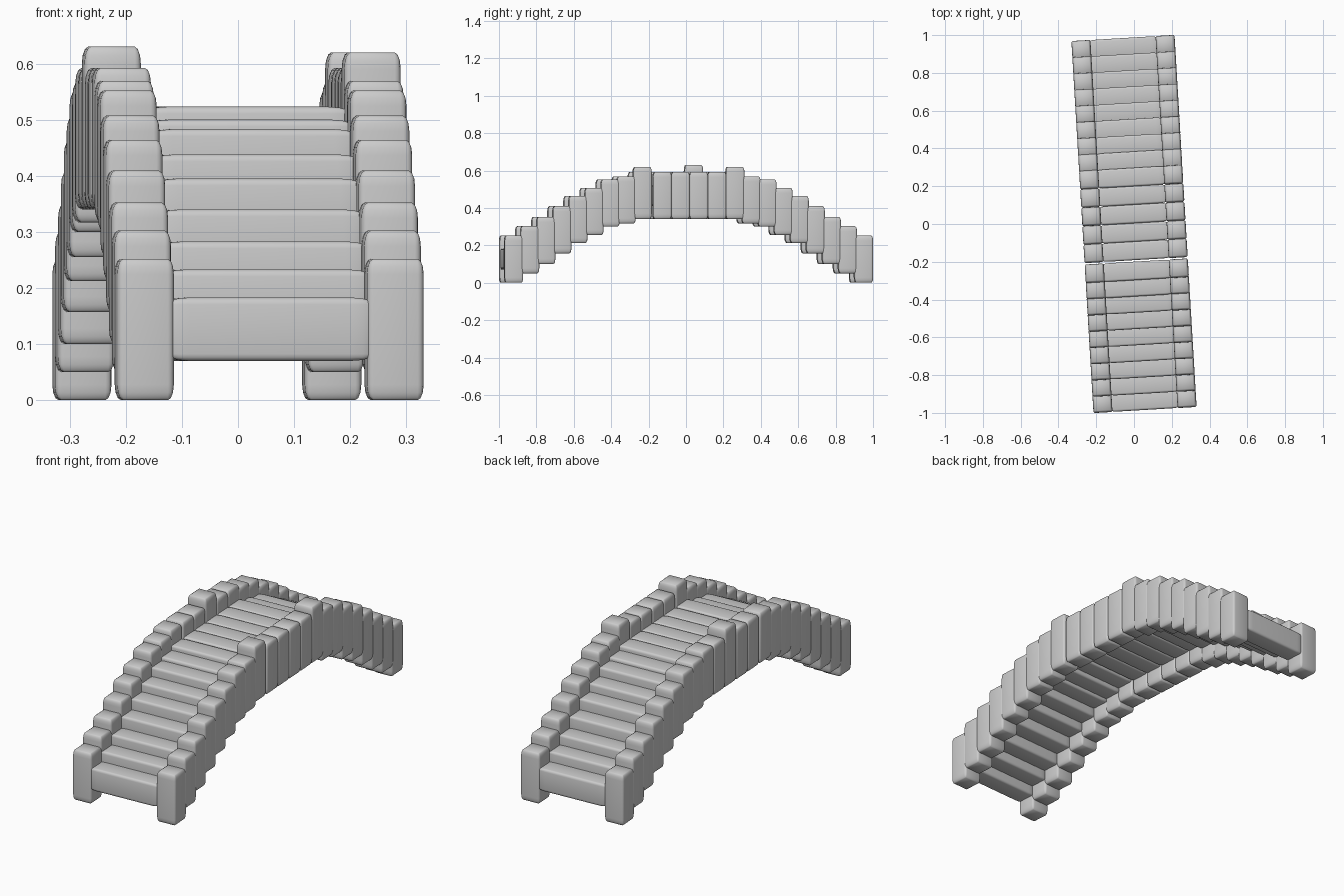
import bpy, bmesh
from math import radians
from mathutils import Matrix

if "Cube" in bpy.data.objects:
    bpy.data.objects.remove(bpy.data.objects["Cube"])

TURN = Matrix.Rotation(radians(3.4), 4, 'Z')   # the bridge stands slightly turned


def block_mesh():
    """Unit block with softened edges, stretched for every stone and plank."""
    bm = bmesh.new()
    bmesh.ops.create_cube(bm, size=1)
    bmesh.ops.bevel(bm, geom=bm.edges[:], offset=0.11, segments=3,
                    profile=0.5, affect='EDGES')
    for f in bm.faces:
        f.smooth = True
    me = bpy.data.meshes.new("rounded_block")
    bm.to_mesh(me)
    bm.free()
    return me


BLOCK = block_mesh()


def block(name, x, y, z0, z1, w, d):
    ob = bpy.data.objects.new(name, BLOCK)
    bpy.context.collection.objects.link(ob)
    ob.matrix_world = (TURN @ Matrix.Translation((x, y, (z0 + z1) / 2))
                       @ Matrix.Diagonal((w, d, z1 - z0, 1)))


# Arch: underside height of each step from the end up to the flat crown
ramp = [0, 0.05, 0.10, 0.157, 0.212, 0.255, 0.30, 0.317, 0.34]
steps = [(-0.937 + 0.0861 * i, z) for i, z in enumerate(ramp)]
crown = [(y, 0.34) for y in (-0.142, -0.045, 0.053, 0.151)]
stations = steps + crown + [(-y, z) for y, z in reversed(steps)]

for i, (y, z) in enumerate(stations):
    # Side wall stones, with a few taller ones
    left_top = 0.63 if i == 11 else z + 0.252
    right_top = 0.62 if i in (8, 13) else z + 0.252
    block("left_wall_stone", -0.223, y, z, left_top, 0.101, 0.099)
    block("right_wall_stone", 0.223, y, z, right_top, 0.101, 0.099)
    # Deck plank between the walls
    block("deck_plank", 0, y, z + 0.07, z + 0.183, 0.37, 0.098)
